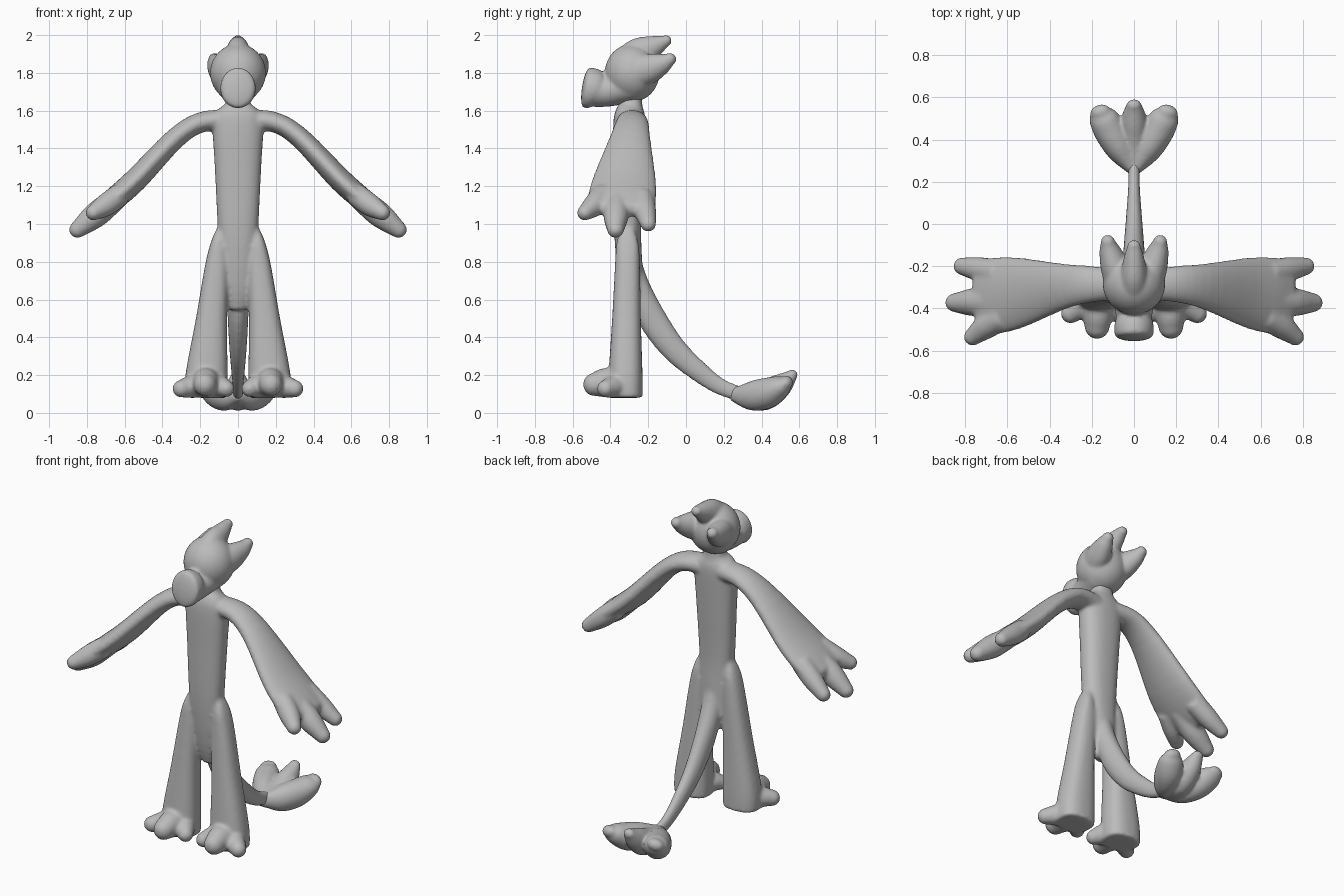
import bpy, bmesh, math
from mathutils import Vector, Matrix

grey = bpy.data.materials.new("plain grey")
grey.diffuse_color = (0.5, 0.5, 0.5, 1)
X, Y = Vector((1, 0, 0)), Vector((0, 1, 0))


def catmull(pts, n=4):
    """Smooth a list of (x, y, z, half width, half depth) sections."""
    out = []
    for i in range(len(pts) - 1):
        p = [pts[max(0, min(len(pts) - 1, j))] for j in range(i - 1, i + 3)]
        for s in range(n):
            t = s / n
            out.append([0.5 * (2 * b + (c - a) * t + (2 * a - 5 * b + 4 * c - d) * t * t
                               + (3 * b - a - 3 * c + d) * t ** 3) for a, b, c, d in zip(*p)])
    return out + [list(pts[-1])]


def loft(bm, pts, axis=X, dome=1.0, power=2.0, side=1, n=28):
    """Skin rounded sections along a path; the far end gets a dome."""
    pts = [(p[0] * side,) + tuple(p[1:4]) + (p[4] if len(p) > 4 else p[3],) for p in pts]
    pts = catmull(pts)
    rings = []
    for i, p in enumerate(pts):
        a, b = pts[max(0, i - 1)], pts[min(len(pts) - 1, i + 1)]
        t = (Vector(b[:3]) - Vector(a[:3])).normalized()
        rings.append((Vector(p[:3]), t, p[3], p[4]))
    if dome:
        c, t, a, b = rings[-1]
        for k in range(1, 6):
            w = k * math.pi / 2 / 5.4
            rings.append((c + t * min(a, b) * dome * math.sin(w), t, a * math.cos(w), b * math.cos(w)))
    loops = []
    for c, t, a, b in rings:
        v = t.cross(axis).normalized()
        u = v.cross(t)
        loop = []
        for k in range(n):
            ca, sa = math.cos(2 * math.pi * k / n), math.sin(2 * math.pi * k / n)
            ca = math.copysign(abs(ca) ** (2 / power), ca)
            sa = math.copysign(abs(sa) ** (2 / power), sa)
            loop.append(bm.verts.new(c + u * a * ca + v * b * sa))
        loops.append(loop)
    for l0, l1 in zip(loops, loops[1:]):
        for k in range(n):
            bm.faces.new((l0[k], l0[(k + 1) % n], l1[(k + 1) % n], l1[k]))
    bm.faces.new(loops[0])
    bm.faces.new(loops[-1])


def finish(bm, name, voxel=0.011, smooth=6):
    """Blend the pieces into one soft skin."""
    bmesh.ops.recalc_face_normals(bm, faces=bm.faces)
    me = bpy.data.meshes.new(name)
    bm.to_mesh(me)
    bm.free()
    me.materials.append(grey)
    for f in me.polygons:
        f.use_smooth = True
    ob = bpy.data.objects.new(name, me)
    bpy.context.collection.objects.link(ob)
    r = ob.modifiers.new("blend", 'REMESH')
    r.mode, r.voxel_size, r.use_smooth_shade = 'VOXEL', voxel, True
    s = ob.modifiers.new("soften", 'SMOOTH')
    s.factor, s.iterations = 0.5, smooth
    return ob


# torso with neck
bm = bmesh.new()
loft(bm, [(0, -.27, .55, .045, .045), (0, -.285, .65, .07, .06), (0, -.3, .8, .09, .068),
          (0, -.31, 1.0, .108, .072), (0, -.305, 1.3, .123, .08), (0, -.3, 1.53, .135, .085),
          (0, -.295, 1.6, .11, .075), (0, -.29, 1.64, .066, .058), (0, -.29, 1.72, .06, .055)],
     dome=0, power=2.4)

for s in (1, -1):
    # arm, a flat sleeve widening to the hand
    loft(bm, [(.04, -.29, 1.545, .07, .06), (.19, -.285, 1.54, .085, .054), (.33, -.295, 1.455, .108, .055),
              (.54, -.325, 1.235, .168, .062), (.66, -.34, 1.13, .182, .06),
              (.72, -.345, 1.085, .175, .05)], Y, dome=.9, side=s)
    # three fingers
    loft(bm, [(.62, -.44, 1.16, .06), (.70, -.485, 1.10, .06), (.765, -.535, 1.06, .042)], Y, side=s)
    loft(bm, [(.64, -.36, 1.14, .06), (.75, -.37, 1.05, .068), (.85, -.373, .97, .045)], Y, side=s)
    loft(bm, [(.64, -.23, 1.14, .06), (.73, -.215, 1.065, .058), (.815, -.2, 1.0, .042)], Y, side=s)
    # leg
    loft(bm, [(.095, -.31, .98, .015, .03), (.104, -.31, .9, .04, .058), (.112, -.31, .78, .062, .066),
              (.14, -.315, .5, .082, .076), (.166, -.32, .2, .112, .09), (.17, -.32, .08, .112, .09)],
         dome=0, power=2.5, side=s)
    # three toes
    loft(bm, [(.17, -.36, .165, .085, .08), (.172, -.44, .158, .07, .076), (.175, -.485, .15, .06, .062)], side=s)
    loft(bm, [(.2, -.34, .145, .06), (.25, -.385, .138, .06), (.3, -.425, .128, .047)], side=s)
    loft(bm, [(.13, -.35, .145, .06), (.09, -.4, .138, .058), (.063, -.43, .128, .045)], side=s)

# tail stem
loft(bm, [(0, -.28, .82, .05, .04), (0, -.255, .68, .06, .06), (0, -.185, .51, .055, .075),
          (0, -.07, .345, .046, .068), (0, .06, .225, .036, .056), (0, .18, .14, .028, .045),
          (0, .3, .095, .028, .04)])
finish(bm, "body")

# tail tuft with three lobes
bm = bmesh.new()
loft(bm, [(0, .24, .105, .022, .036), (0, .31, .09, .06, .06), (0, .41, .092, .07, .08),
          (0, .50, .145, .06, .065), (0, .562, .2, .036, .03)])
for s in (1, -1):
    loft(bm, [(.005, .25, .1, .022, .035), (.055, .34, .09, .065, .076), (.105, .43, .105, .078, .082),
              (.145, .50, .14, .07, .06), (.16, .53, .16, .05, .036)], side=s)
finish(bm, "tail_tuft", 0.009)

# head with blunt snout, ears and crest
bm = bmesh.new()
bmesh.ops.create_uvsphere(bm, u_segments=32, v_segments=20, radius=1,
                          matrix=Matrix.Translation((0, -.285, 1.8)) @ Matrix.Diagonal((.148, .145, .153, 1)))
loft(bm, [(0, -.28, 1.735, .12, .09), (0, -.40, 1.708, .092, .085), (0, -.45, 1.703, .086, .084),
          (0, -.485, 1.715, .094, .106), (0, -.525, 1.722, .092, .108)], dome=.28)
loft(bm, [(0, -.33, 1.85, .08, .08), (0, -.24, 1.905, .065, .085), (0, -.16, 1.945, .048, .055),
          (0, -.105, 1.97, .032, .03)])
for s in (1, -1):
    loft(bm, [(.07, -.28, 1.8, .07, .09), (.095, -.19, 1.825, .066, .08), (.115, -.125, 1.85, .05, .056),
              (.124, -.085, 1.872, .034, .034)], side=s)
finish(bm, "head", 0.009)
